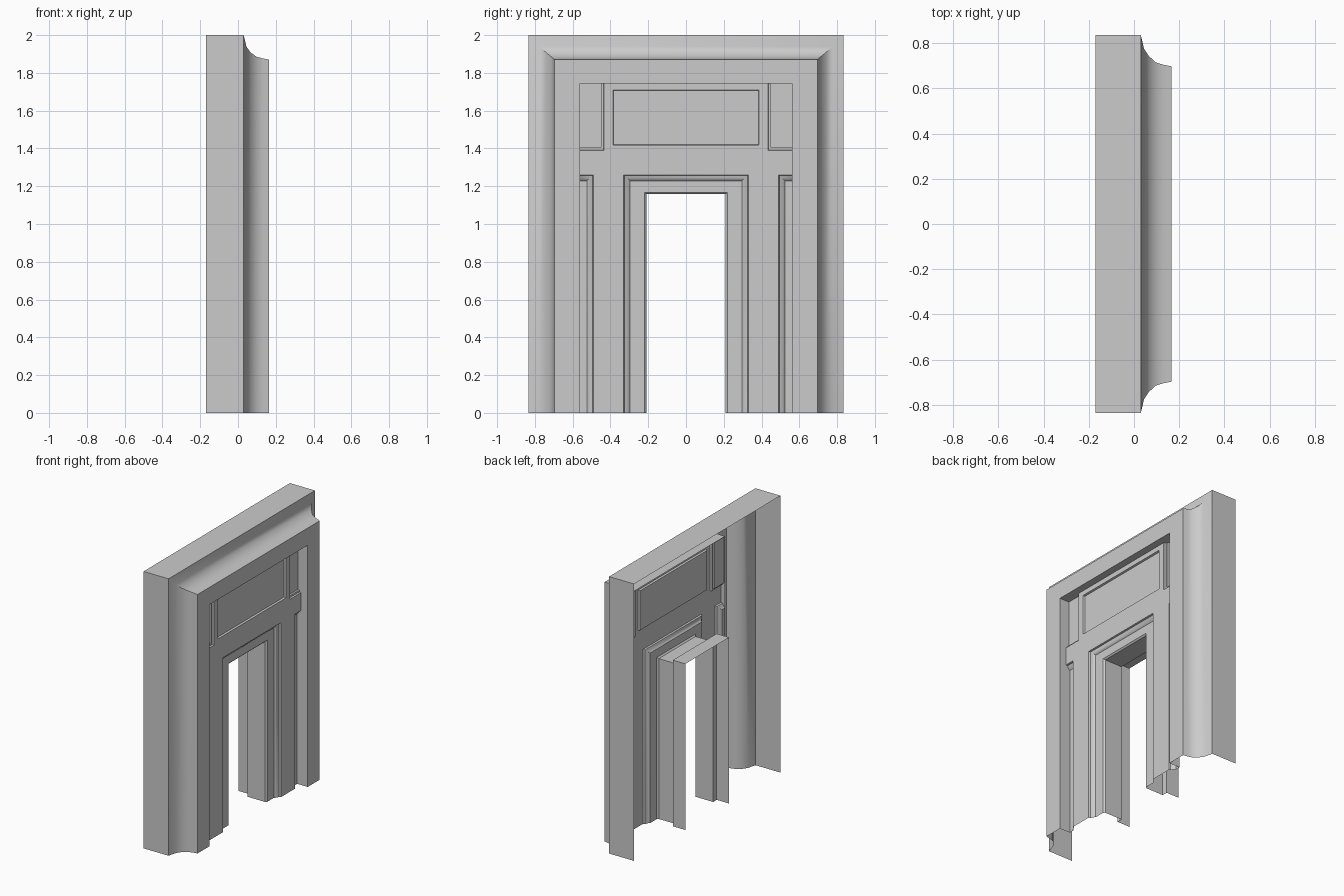
import bpy, bmesh
from math import radians

if "Cube" in bpy.data.objects:
    bpy.data.objects.remove(bpy.data.objects["Cube"])


def skin(name, loops, closed=False, cap=None, mirror=False):
    """Bridge matching loops (outer to inner, clockwise seen from +x); cap fills the last."""
    bm = bmesh.new()
    rows = [[bm.verts.new(p) for p in loop] for loop in loops]
    n = len(rows[0])
    for a, b in zip(rows, rows[1:]):
        for j in range(n if closed else n - 1):
            k = (j + 1) % n
            bm.faces.new((a[j], b[j], b[k], a[k]))
    if cap is not None:
        bm.faces.new((rows[-1] + [bm.verts.new(p) for p in cap])[::-1])
    mesh = bpy.data.meshes.new(name)
    bm.to_mesh(mesh)
    bm.free()
    ob = bpy.data.objects.new(name, mesh)
    bpy.context.collection.objects.link(ob)
    if mirror:
        m = ob.modifiers.new("mirror", 'MIRROR')
        m.use_axis = (False, True, False)
    bpy.context.view_layer.objects.active = ob
    for o in bpy.context.selected_objects:
        o.select_set(False)
    ob.select_set(True)
    bpy.ops.object.shade_smooth_by_angle(angle=radians(35))
    return ob


def arch(x, w, h):
    """Upside-down U: half width w, height h."""
    return [(x, -w, 0), (x, -w, h), (x, w, h), (x, w, 0)]


def rect(x, y0, y1, z0, z1):
    return [(x, y0, z0), (x, y0, z1), (x, y1, z1), (x, y1, z0)]


FACE = 0.112    # front plane of the inner panelling
FLOOR = 0.08    # plane of the sunk areas

# outer surround with cove, flat front and inner return
cove = [(-0.17, 0.835, 2.0), (0.03, 0.835, 2.0), (0.045, 0.773, 1.938),
        (0.066, 0.742, 1.909), (0.097, 0.714, 1.886), (0.13, 0.704, 1.877),
        (0.165, 0.697, 1.87), (0.165, 0.56, 1.745), (FLOOR, 0.56, 1.745)]
skin("outer_surround", [arch(*p) for p in cove])

# moulded door casing, jamb and rear rebate
casing = [(FACE, 0.33, 1.26), (0.1, 0.326, 1.257), (0.094, 0.312, 1.245),
          (0.088, 0.302, 1.235), (FLOOR, 0.296, 1.228), (FLOOR, 0.22, 1.168),
          (0.07, 0.21, 1.158), (-0.07, 0.21, 1.158), (-0.07, 0.25, 1.2),
          (-0.17, 0.25, 1.2)]
skin("door_casing", [arch(*p) for p in casing])

# flat stiles beside the door and band above it
skin("stile", [rect(FACE, 0.33, 0.49, 0, 1.26)], cap=[], mirror=True)
skin("cross_band", [rect(FACE, -0.56, 0.56, 1.26, 1.39)], cap=[])

# upper centre panel with sunk field
skin("upper_panel", [rect(FACE, -0.435, 0.435, 1.39, 1.745),
                     rect(FACE, -0.387, 0.387, 1.417, 1.71),
                     rect(0.099, -0.383, 0.383, 1.421, 1.706)],
     closed=True, cap=[])

# stepped recesses at the upper corners
upper = [(FACE, 0.435, 1.39), (0.1, 0.437, 1.392), (0.1, 0.449, 1.405), (0.088, 0.45, 1.406)]
skin("upper_recess", [[(x, 0.56, z), (x, y, z), (x, y, 1.745)] for x, y, z in upper],
     cap=[(0.088, 0.56, 1.745)], mirror=True)

# moulded recesses beside the stiles
lower = [(FACE, 0.49, 1.26), (0.1, 0.494, 1.257), (0.094, 0.508, 1.245),
         (0.088, 0.518, 1.235), (FLOOR, 0.524, 1.228)]
skin("lower_recess", [[(x, y, 0), (x, y, z), (x, 0.56, z)] for x, y, z in lower],
     cap=[(FLOOR, 0.56, 0)], mirror=True)
